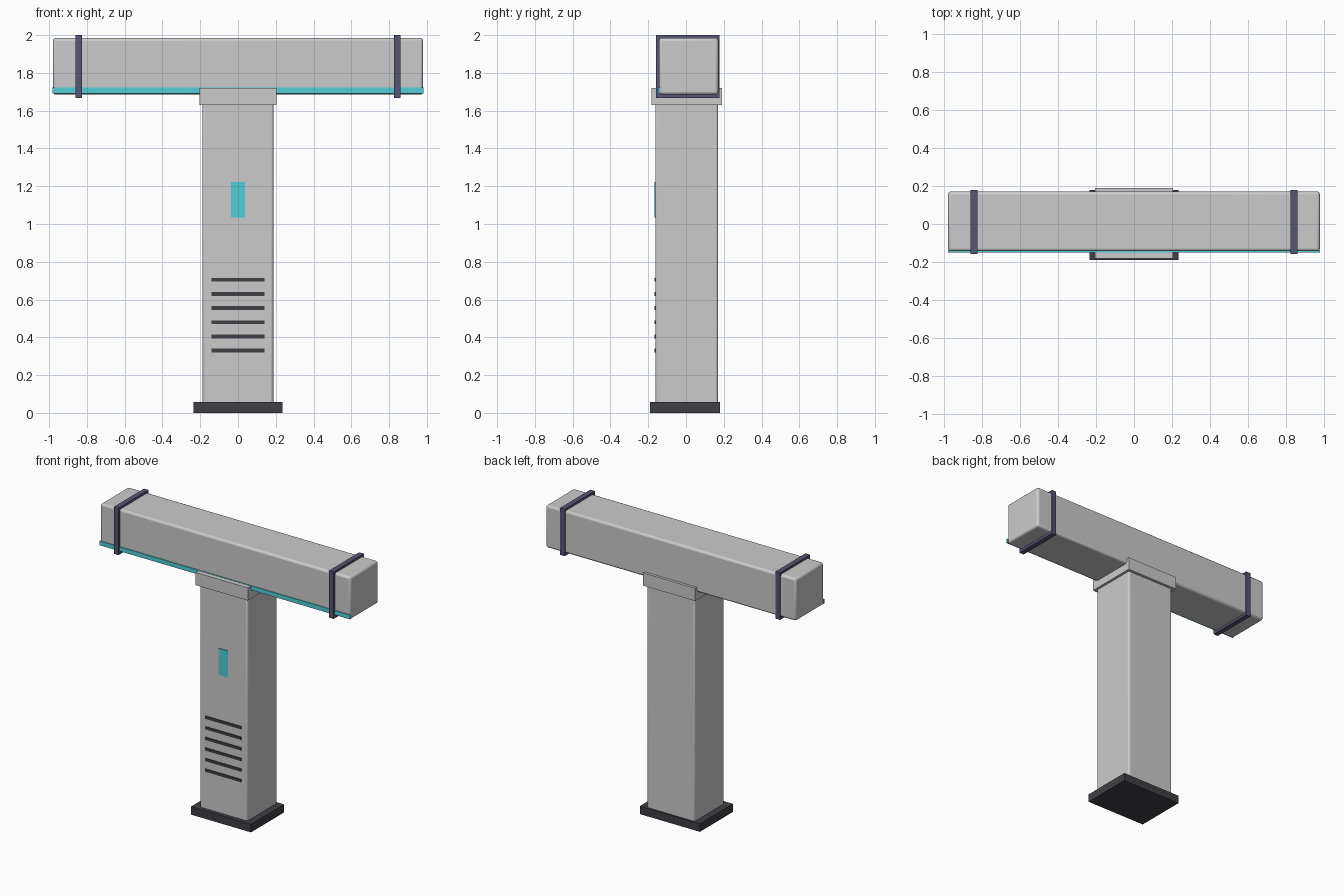
import bpy

if "Cube" in bpy.data.objects:
    bpy.data.objects.remove(bpy.data.objects["Cube"])


def material(name, color):
    m = bpy.data.materials.new(name)
    m.diffuse_color = (*color, 1)
    m.use_nodes = True
    m.node_tree.nodes["Principled BSDF"].inputs["Base Color"].default_value = m.diffuse_color
    return m


dark = material("dark_grey", (0.05, 0.05, 0.06))
navy = material("navy", (0.09, 0.09, 0.17))
cyan = material("cyan", (0.08, 0.62, 0.68))


def box(name, x, y, z, mat=None, bevel=0):
    """Box from (min, max) ranges, with an optional rounded edge."""
    bpy.ops.mesh.primitive_cube_add(size=1, location=[sum(r) / 2 for r in (x, y, z)])
    ob = bpy.context.object
    ob.name = name
    ob.scale = [r[1] - r[0] for r in (x, y, z)]
    bpy.ops.object.transform_apply(location=False, rotation=False, scale=True)
    if mat:
        ob.data.materials.append(mat)
    if bevel:
        mod = ob.modifiers.new("bevel", 'BEVEL')
        mod.width = bevel
        mod.segments = 3
        bpy.ops.object.shade_smooth_by_angle()
    return ob


# Foot, column and collar
box("base_plate", (-0.235, 0.235), (-0.19, 0.18), (0, 0.057), dark)
box("column", (-0.187, 0.187), (-0.162, 0.17), (0.001, 1.70), bevel=0.012)
box("collar", (-0.205, 0.205), (-0.182, 0.19), (1.63, 1.72))

# Horizontal beam with its light strip and two bands
box("beam", (-0.98, 0.98), (-0.143, 0.171), (1.685, 1.985), bevel=0.015)
box("light_strip", (-0.981, 0.981), (-0.149, -0.138), (1.692, 1.722), cyan)
for side, cx in (("left", -0.843), ("right", 0.843)):
    box(side + "_band", (cx - 0.018, cx + 0.018), (-0.159, 0.178), (1.667, 2.0), navy)

# Front details: display panel and vent slots
box("display_panel", (-0.037, 0.037), (-0.167, -0.155), (1.035, 1.222), cyan)
for i in range(6):
    z = 0.33 + i * 0.075
    box(f"vent_slot_{i + 1}", (-0.14, 0.14), (-0.167, -0.155), (z - 0.01, z + 0.01), dark)
